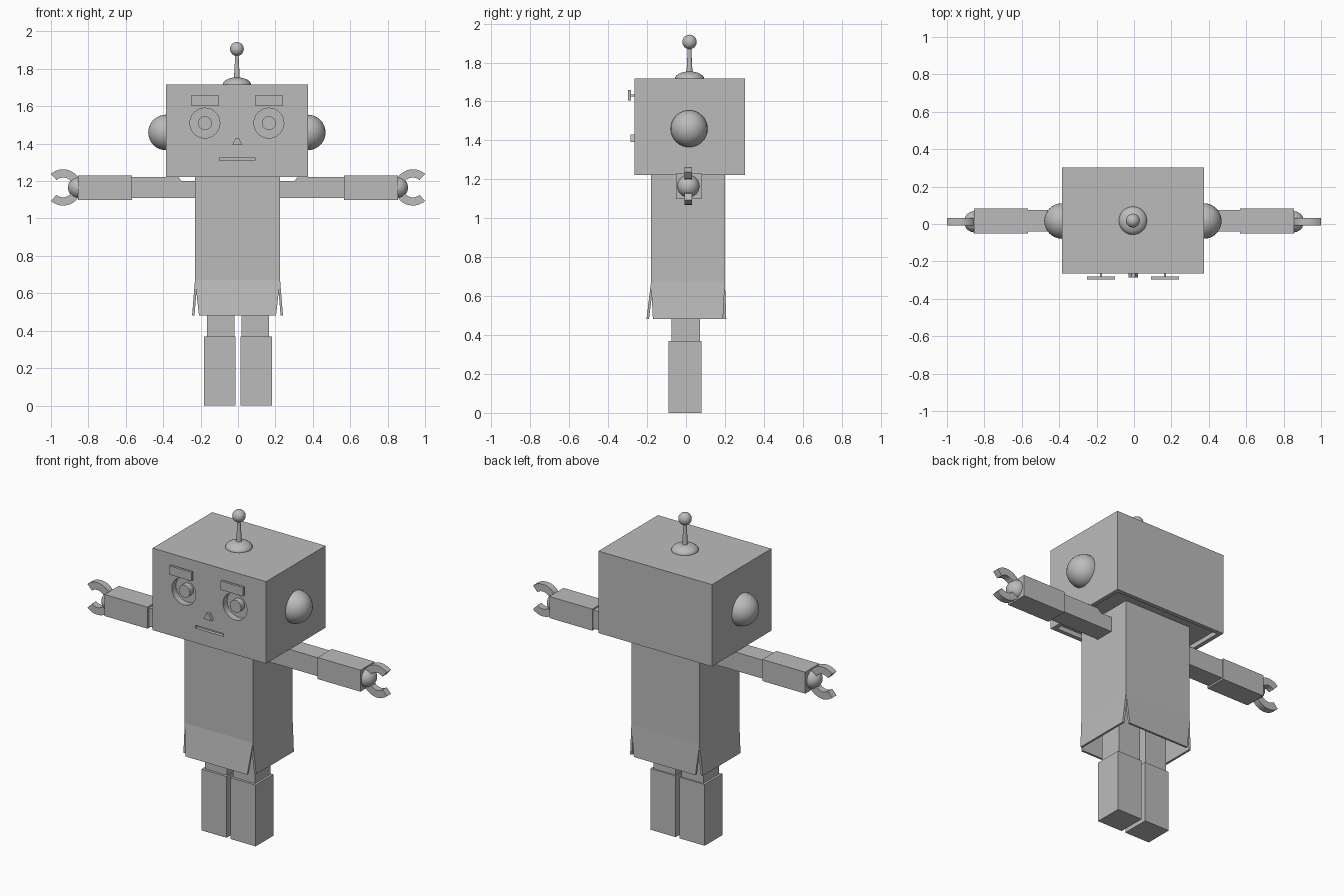
import bpy, bmesh, math
from mathutils import Matrix, Vector

if "Cube" in bpy.data.objects:
    bpy.data.objects.remove(bpy.data.objects["Cube"])

grey = bpy.data.materials.new("plain grey")
grey.diffuse_color = (0.5, 0.5, 0.5, 1)
grey.use_nodes = True
grey.node_tree.nodes["Principled BSDF"].inputs["Base Color"].default_value = grey.diffuse_color


def finish(name, bm, smooth=False):
    bmesh.ops.recalc_face_normals(bm, faces=bm.faces)
    mesh = bpy.data.meshes.new(name)
    bm.to_mesh(mesh)
    bm.free()
    mesh.materials.append(grey)
    ob = bpy.data.objects.new(name, mesh)
    bpy.context.collection.objects.link(ob)
    if smooth:
        bpy.ops.object.select_all(action='DESELECT')
        ob.select_set(True)
        bpy.context.view_layer.objects.active = ob
        bpy.ops.object.shade_smooth_by_angle(angle=math.radians(40))
    return ob


def box(name, x, y, z):
    """Box from (min, max) pairs."""
    bm = bmesh.new()
    bmesh.ops.create_cube(bm, size=1)
    for v in bm.verts:
        v.co = Vector([(r[0] + r[1]) / 2 + c * (r[1] - r[0]) for r, c in zip((x, y, z), v.co)])
    return finish(name, bm)


def ball(name, loc, r, flat=1):
    bm = bmesh.new()
    bmesh.ops.create_uvsphere(bm, u_segments=32, v_segments=16, radius=r)
    bmesh.ops.scale(bm, vec=(1, 1, flat), verts=bm.verts)
    bmesh.ops.translate(bm, vec=loc, verts=bm.verts)
    return finish(name, bm, True)


def rod(name, loc, r1, r2, depth, along_y=False):
    bm = bmesh.new()
    bmesh.ops.create_cone(bm, cap_ends=True, segments=32, radius1=r1, radius2=r2, depth=depth)
    turn = Matrix.Rotation(math.pi / 2, 4, 'X') if along_y else Matrix()
    bmesh.ops.transform(bm, matrix=Matrix.Translation(loc) @ turn, verts=bm.verts)
    return finish(name, bm, True)


def prism(name, profile, y0, y1, smooth=False):
    """Extrude an (x, z) outline along y."""
    bm = bmesh.new()
    f = bm.faces.new([bm.verts.new((x, y0, z)) for x, z in profile])
    new = bmesh.ops.extrude_face_region(bm, geom=[f])["geom"]
    bmesh.ops.translate(bm, vec=(0, y1 - y0, 0),
                        verts=[v for v in new if isinstance(v, bmesh.types.BMVert)])
    return finish(name, bm, smooth)


def cut(ob, cutter):
    m = ob.modifiers.new("cut", 'BOOLEAN')
    m.operation, m.solver, m.object = 'DIFFERENCE', 'EXACT', cutter
    cutter.hide_render = True
    cutter.hide_set(True)


# Head: carton with rimmed underside, eye sockets and mouth slot
head = box("head", (-0.385, 0.373), (-0.265, 0.303), (1.222, 1.717))
cut(head, box("head_underside_cutter", (-0.36, 0.348), (-0.24, 0.278), (1.2, 1.25)))
cut(head, box("mouth_cutter", (-0.1, 0.09), (-0.3, -0.245), (1.31, 1.327)))
for side, ex in (("left", -0.177), ("right", 0.165)):
    cut(head, rod(side + "_socket_cutter", (ex, -0.265, 1.51), 0.08, 0.08, 0.08, True))
    rod(side + "_pupil", (ex, -0.24, 1.51), 0.037, 0.037, 0.04, True)
    box(side + "_eyebrow", (ex - 0.075, ex + 0.075), (-0.297, -0.282), (1.605, 1.658))
    box(side + "_eyebrow_peg", (ex - 0.005, ex + 0.005), (-0.285, -0.26), (1.625, 1.637))
prism("nose", [(-0.03, 1.393), (0.022, 1.393), (0.005, 1.43), (-0.013, 1.43)], -0.285, -0.26)
ball("left_ear", (-0.385, 0.016, 1.46), 0.095)
ball("right_ear", (0.373, 0.016, 1.46), 0.095)

# Antenna
ball("antenna_base", (-0.006, 0.018, 1.717), 0.075, 0.5)
rod("antenna_stem", (-0.006, 0.018, 1.815), 0.016, 0.008, 0.15)
ball("antenna_tip", (-0.006, 0.018, 1.906), 0.037)

# Torso: carton open at the bottom
torso = box("torso", (-0.23, 0.225), (-0.18, 0.2), (0.67, 1.252))
cut(torso, box("torso_cutter", (-0.217, 0.212), (-0.167, 0.187), (0.6, 1.2)))


def flap(name, turn, reach, flare, half_top, half_bottom):
    """Splayed flap hanging from one lower edge of the torso."""
    bm = bmesh.new()
    bmesh.ops.create_cube(bm, size=1)
    for v in bm.verts:
        top = v.co.z > 0
        d = (reach if top else flare) - (0.013 if v.co.y > 0 else 0)
        half = half_top if top else half_bottom
        v.co = (math.copysign(half, v.co.x), -d, 0.67 if top else 0.482)
    bmesh.ops.transform(bm, verts=bm.verts, matrix=Matrix.Translation((-0.0025, 0.01, 0))
                        @ Matrix.Rotation(turn * math.pi / 2, 4, 'Z'))
    finish(name, bm)


flap("front_flap", 0, 0.19, 0.213, 0.2275, 0.206)
flap("right_flap", 1, 0.2275, 0.243, 0.19, 0.18)
flap("back_flap", 2, 0.19, 0.197, 0.2275, 0.206)
flap("left_flap", 3, 0.2275, 0.243, 0.19, 0.18)

# Arms, hands and legs on both sides
for side, s in (("left", -1), ("right", 1)):
    def span(a, b):
        return tuple(sorted((s * a, s * b)))

    prism(side + "_shoulder", [(s * 0.2, 1.11), (s * 0.32, 1.11), (s * 0.32, 1.222),
                               (s * 0.3, 1.2), (s * 0.2, 1.2)], -0.04, 0.075)
    box(side + "_upper_arm", span(0.32, 0.58), (-0.04, 0.075), (1.11, 1.222))
    box(side + "_forearm", span(0.568, 0.855), (-0.052, 0.083), (1.1, 1.23))
    ball(side + "_wrist", (s * 0.852, 0.012, 1.165), 0.057)
    angles = [math.radians(48 + 264 * i / 28) for i in range(29)]
    ring = [(0.097, a) for a in angles] + [(0.053, a) for a in reversed(angles)]
    prism(side + "_claw", [(s * (0.935 + r * math.cos(a)), 1.166 + r * math.sin(a))
                           for r, a in ring], -0.008, 0.032, True)
    box(side + "_leg", span(0.02, 0.167), (-0.075, 0.073), (0.36, 0.7))
    box(side + "_boot", span(0.013, 0.181), (-0.09, 0.08), (0, 0.37))
